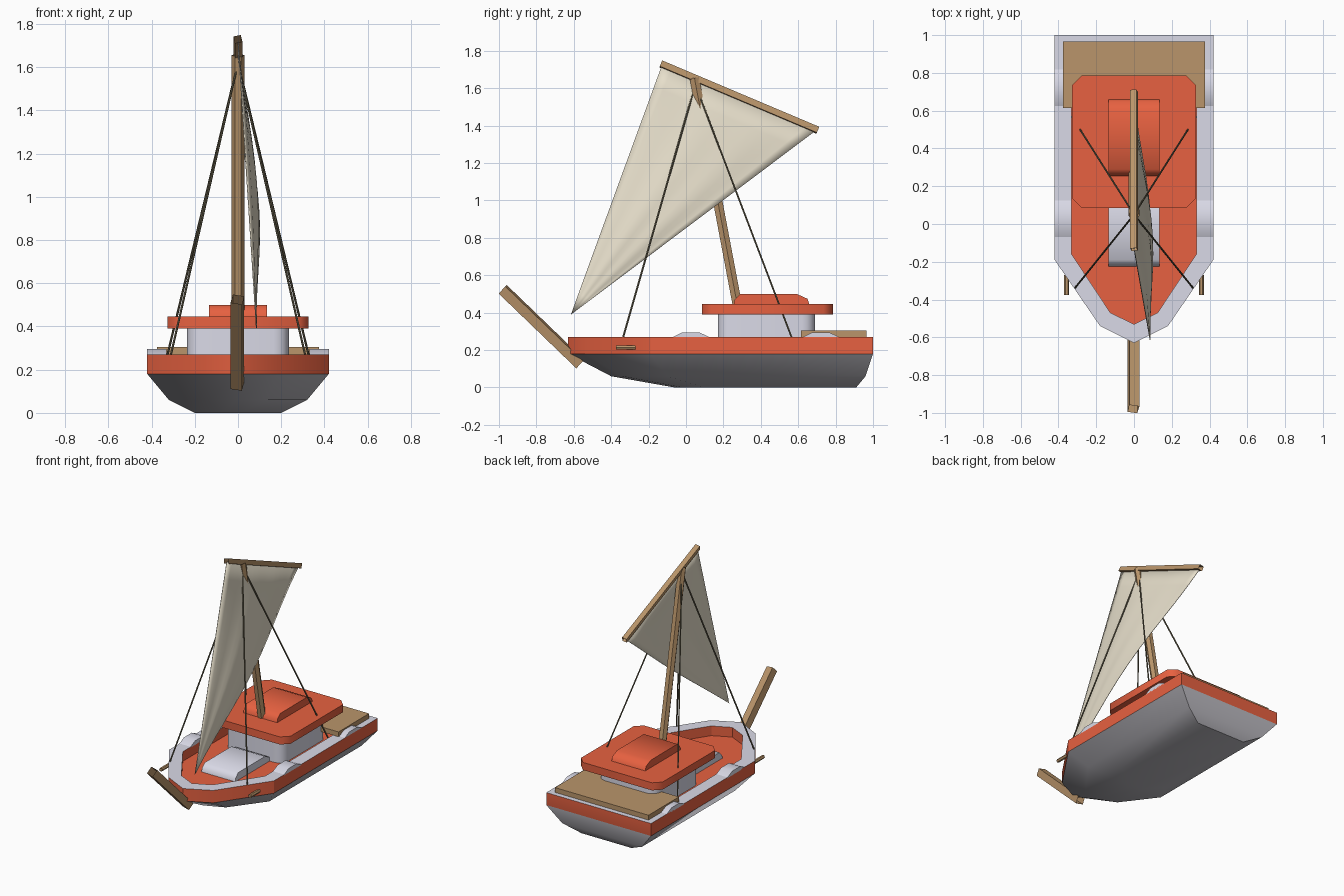
import bpy, bmesh, math
from mathutils import Vector, Matrix

cube = bpy.data.objects.get("Cube")
if cube:
    bpy.data.objects.remove(cube, do_unlink=True)


def material(name, rgb):
    m = bpy.data.materials.new(name)
    m.use_nodes = True
    m.diffuse_color = (*rgb, 1)
    m.node_tree.nodes["Principled BSDF"].inputs["Base Color"].default_value = (*rgb, 1)
    return m


ORANGE = material("orange paint", (.80, .12, .052))
GREY = material("grey hull", (.50, .49, .53))
PALE = material("pale lilac paint", (.70, .70, .80))
WOOD = material("brown wood", (.49, .30, .145))
CLOTH = material("cream sailcloth", (.80, .74, .60))
ROPE = material("olive rope", (.15, .13, .08))


def finish(name, bm, mats, angle=30):
    bmesh.ops.recalc_face_normals(bm, faces=bm.faces)
    me = bpy.data.meshes.new(name)
    bm.to_mesh(me)
    bm.free()
    ob = bpy.data.objects.new(name, me)
    bpy.context.collection.objects.link(ob)
    for m in mats:
        me.materials.append(m)
    if angle:
        bpy.ops.object.select_all(action='DESELECT')
        ob.select_set(True)
        bpy.context.view_layer.objects.active = ob
        bpy.ops.object.shade_smooth_by_angle(angle=math.radians(angle))
    return ob


def loft(name, rings, mats, bands=None, angle=30):
    """Skin closed rings of 3D points and cap both ends; bands = material per face band."""
    bm = bmesh.new()
    loops = [[bm.verts.new(p) for p in ring] for ring in rings]
    bands = bands or [0] * (len(rings) + 1)
    n = len(rings[0])
    bm.faces.new(loops[0]).material_index = bands[0]
    for a, b, mat in zip(loops, loops[1:], bands[1:]):
        for i in range(n):
            j = (i + 1) % n
            bm.faces.new((a[i], a[j], b[j], b[i])).material_index = mat
    bm.faces.new(loops[-1]).material_index = bands[-1]
    return finish(name, bm, mats, angle)


def mirrored_ring(half, z):
    other = [(-x, y) for x, y in reversed(half) if x > 0]
    return [(x, y, z) for x, y in half + other]


def chamfered_slab(name, x, y0, y1, z0, z1, c, mat, steps=1):
    """Upright slab whose four plan corners are cut or rounded."""
    ring = []
    for k, (sx, yc) in enumerate([(1, y1 - c), (-1, y1 - c), (-1, y0 + c), (1, y0 + c)]):
        for s in range(steps + 1):
            a = math.pi / 2 * (k + s / steps)
            ring.append((sx * (x - c) + c * math.cos(a), yc + c * math.sin(a)))
    return loft(name, [[(*p, z) for p in ring] for z in (z0, z1)], [mat], angle=50)


def side_profile(name, profile, x0, x1, mat, angle=30):
    return loft(name, [[(x, y, z) for y, z in profile] for x in (x0, x1)], [mat], angle=angle)


def pole(name, start, end, radius, mat, sides=6, roll=30):
    """Open-ended faceted spar, rolled about its own axis by the given degrees."""
    a, b = Vector(start), Vector(end)
    turn = Vector((0, 0, 1)).rotation_difference(b - a).to_matrix().to_4x4()
    bm = bmesh.new()
    bmesh.ops.create_cone(bm, cap_ends=False, segments=sides, radius1=radius, radius2=radius,
                          depth=(b - a).length,
                          matrix=Matrix.Translation((a + b) / 2) @ turn
                          @ Matrix.Rotation(math.radians(roll), 4, 'Z'))
    return finish(name, bm, [mat], 0)


# Hull: keel, chine, orange strake, pale rail and sunken deck
keel = [(0, -.06), (.08, -.02), (.2, .1), (.2, .91)]
chine = [(0, -.40), (.14, -.34), (.32, -.1), (.32, .96)]
rail = [(0, -.63), (.18, -.54), (.42, -.19), (.42, 1)]
inner = [(0, -.53), (.125, -.47), (.33, -.16), (.33, .92)]
sections = [(keel, 0), (chine, .06), (rail, .18), (rail, .27), (inner, .27), (inner, .2)]
loft("hull", [mirrored_ring(h, z) for h, z in sections], [GREY, ORANGE, PALE],
     [0, 0, 0, 1, 2, 1, 1])

# Raised pads on the rails, and bow pegs
for side, sx in (("left", 1), ("right", -1)):
    for where, y in (("front", -.08), ("rear", .615)):
        pad = [(y, .265), (y + .06, .295), (y + .15, .295), (y + .215, .265)]
        side_profile(f"{side}_{where}_rail_pad", pad, sx * .33, sx * .42, PALE, 40)
    pole(f"{side}_bow_peg", (sx * .357, -.375, .213), (sx * .357, -.27, .213), .013, WOOD)

# Stern bench
side_profile("stern_bench", [(.615, .27), (.615, .305), (.965, .305), (.965, .27)],
             -.375, .375, WOOD)

# Cabin, roof and the two hatches
chamfered_slab("cabin", .235, .17, .69, .19, .40, .07, PALE, 4)
chamfered_slab("cabin_roof", .327, .085, .785, .39, .445, .05, ORANGE)
hatch = [(0, 0), (.005, .025), (.035, .055), (.34, .055), (.395, .03), (.405, 0)]
for name, y, z, mat in (("roof_hatch", .255, .444, ORANGE), ("deck_hatch", -.225, .199, PALE)):
    side_profile(name, [(y + dy, z + dz) for dy, dz in hatch], -.135, .135, mat, 50)

# Spars
pole("mast", (0, .32, .2), (0, .045, 1.655), .029, WOOD)
pole("yard", (0, -.135, 1.73), (0, .705, 1.375), .024, WOOD, 4, 33)
pole("bowsprit", (-.003, -.565, .125), (-.003, -.98, .525), .0375, WOOD, 4, 33)

# Shrouds
for side, sx in (("left", 1), ("right", -1)):
    pole(f"{side}_front_shroud", (0, .05, 1.62), (sx * .312, -.338, .262), .0052, ROPE)
    pole(f"{side}_rear_shroud", (0, .05, 1.62), (sx * .328, .567, .262), .0052, ROPE)

# Triangular sail, billowing in the middle and along its free edge, fanning from the tack
bm = bmesh.new()
peak, throat, tack = Vector((0, -.13, 1.72)), Vector((0, .69, 1.37)), Vector((.085, -.615, .39))
ACROSS, DOWN = 16, 12
tip = bm.verts.new(tack)
rows = []
for j in range(DOWN):
    t = j / DOWN
    row = []
    for i in range(ACROSS + 1):
        s = i / ACROSS
        p = peak.lerp(throat, s).lerp(tack, t)
        edge = .045 * s * math.sin(math.pi * t) ** 2
        belly = .03 * math.sin(math.pi * s) * math.sin(math.pi * t ** .6)
        ripple = .003 * math.sin(6 * math.pi * s) * math.sin(math.pi * t)
        p.x += edge + belly + ripple
        row.append(bm.verts.new(p))
    rows.append(row)
for a, b in zip(rows, rows[1:]):
    for i in range(ACROSS):
        bm.faces.new((a[i], a[i + 1], b[i + 1], b[i]))
for i in range(ACROSS):
    bm.faces.new((rows[-1][i], rows[-1][i + 1], tip))
sail = finish("sail", bm, [CLOTH], 40)
thickness = sail.modifiers.new("cloth thickness", 'SOLIDIFY')
thickness.thickness = .004
thickness.offset = 0
